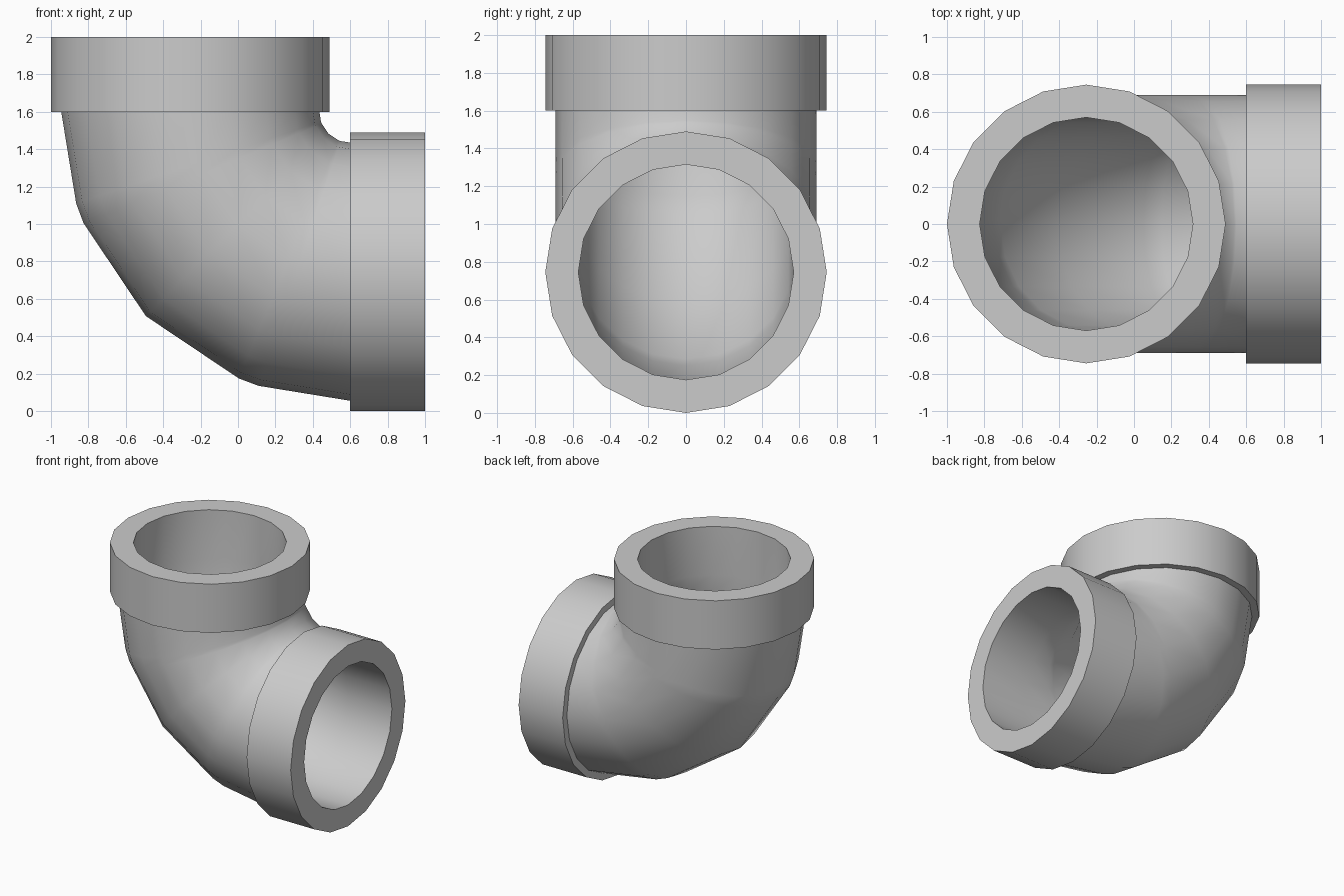
import bpy, bmesh
from math import sin, cos, pi, radians
from mathutils import Vector

if "Cube" in bpy.data.objects:
    bpy.data.objects.remove(bpy.data.objects["Cube"])

SIDES = 20
BEND_CENTRE = Vector((0.6, 0, 1.6))
BEND_R = 0.855
COLLAR_R, PIPE_R, BORE_R = 0.745, 0.69, 0.57
COLLAR_LEN = 0.4
ANGLES = [0, 18.5, 22.7, 45, 67.3, 71.5, 90]


def ring(bm, angle, shift, radius):
    """Circle of vertices across the pipe path at a bend angle, slid along the path."""
    a = radians(angle)
    out = Vector((-cos(a), 0, -sin(a)))
    along = Vector((sin(a), 0, -cos(a)))
    c = BEND_CENTRE + out * BEND_R + along * shift
    return [bm.verts.new(c + out * (radius * cos(2 * pi * i / SIDES))
                         + Vector((0, radius * sin(2 * pi * i / SIDES), 0)))
            for i in range(SIDES)]


# Outside: top collar, bend, side collar
stations = [(0, -COLLAR_LEN, COLLAR_R), (0, 0, COLLAR_R)]
stations += [(a, 0, PIPE_R) for a in ANGLES]
stations += [(90, 0, COLLAR_R), (90, COLLAR_LEN, COLLAR_R)]
# Bore, back from the side opening to the top opening
stations += [(90, COLLAR_LEN, BORE_R)]
stations += [(a, 0, BORE_R) for a in reversed(ANGLES)]
stations += [(0, -COLLAR_LEN, BORE_R)]

bm = bmesh.new()
rings = [ring(bm, *s) for s in stations]
for r0, r1 in zip(rings, rings[1:] + rings[:1]):
    for i in range(SIDES):
        j = (i + 1) % SIDES
        bm.faces.new((r0[i], r0[j], r1[j], r1[i]))
bmesh.ops.recalc_face_normals(bm, faces=bm.faces)

mesh = bpy.data.meshes.new("pipe_elbow")
bm.to_mesh(mesh)
bm.free()
elbow = bpy.data.objects.new("pipe_elbow", mesh)
bpy.context.collection.objects.link(elbow)
bpy.context.view_layer.objects.active = elbow
elbow.select_set(True)
bpy.ops.object.shade_smooth_by_angle(angle=radians(35))
